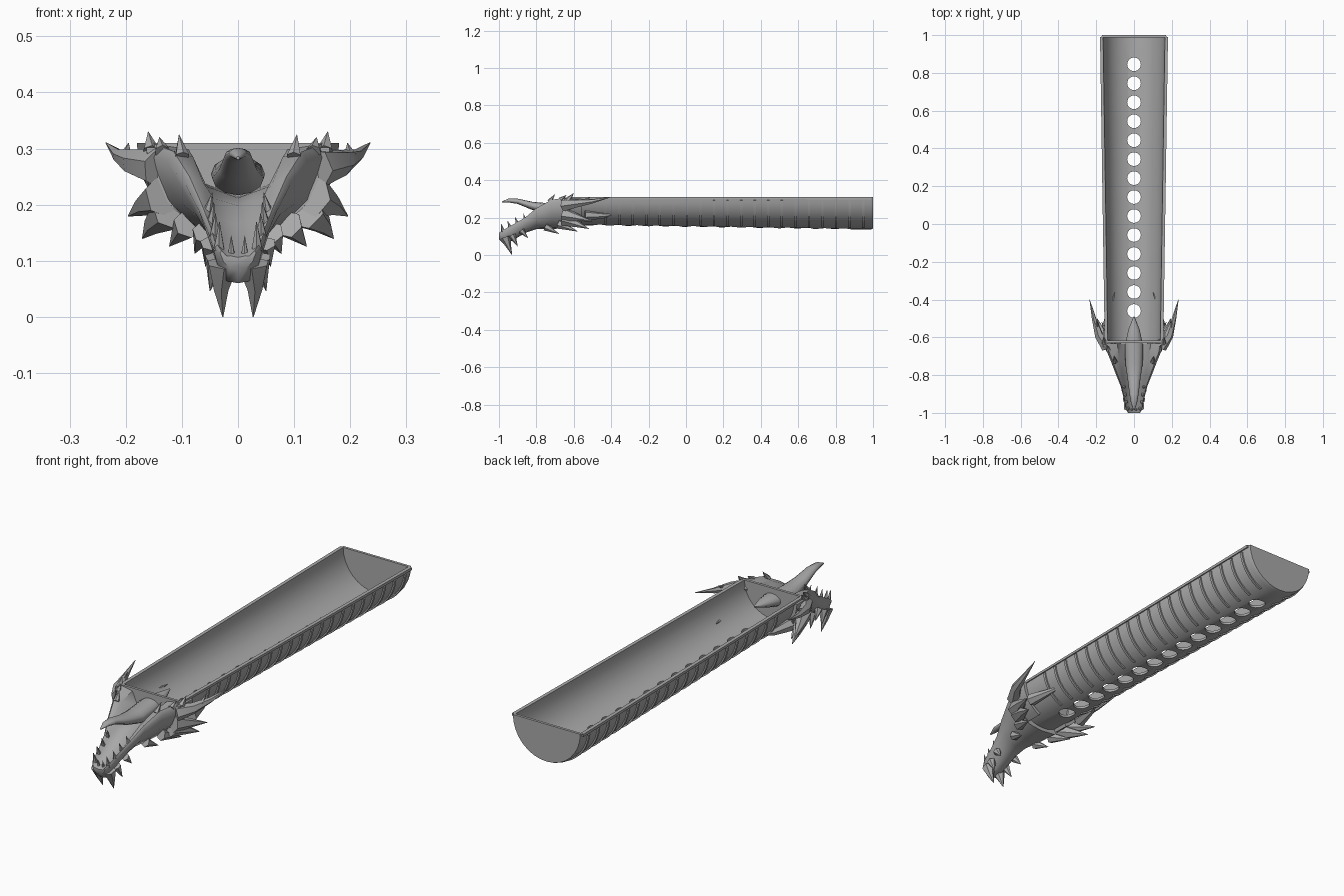
import bpy, bmesh, math
from mathutils import Vector

cube = bpy.data.objects.get("Cube")
if cube:
    bpy.data.objects.remove(cube)

grey = bpy.data.materials.new("stone grey")
grey.use_nodes = True
COLOUR = (0.4, 0.4, 0.4, 1)
grey.diffuse_color = COLOUR
grey.node_tree.nodes["Principled BSDF"].inputs["Base Color"].default_value = COLOUR

TOP, FRONT, BACK = 0.31, -0.63, 1.0


def radius(y):
    return 0.15 + 0.025 * (y - FRONT) / (BACK - FRONT)


def finish(name, bm, angle=35):
    bmesh.ops.recalc_face_normals(bm, faces=bm.faces)
    mesh = bpy.data.meshes.new(name)
    bm.to_mesh(mesh)
    bm.free()
    mesh.materials.append(grey)
    mesh.shade_smooth()
    mesh.set_sharp_from_angle(angle=math.radians(angle))
    obj = bpy.data.objects.new(name, mesh)
    bpy.context.collection.objects.link(obj)
    return obj


def loft(bm, rings):
    """Skin closed rings of points and cap both ends."""
    loops = [[bm.verts.new(p) for p in ring] for ring in rings]
    for a, b in zip(loops, loops[1:]):
        for i in range(len(a)):
            j = (i + 1) % len(a)
            bm.faces.new((a[i], a[j], b[j], b[i]))
    bm.faces.new(loops[0])
    bm.faces.new(loops[-1])


def spike(bm, path, r, sides=6):
    """Tapering spine along a path, with a sharp tip."""
    pts = [Vector(p) for p in path]
    rings = []
    for i, p in enumerate(pts):
        d = (pts[min(i + 1, len(pts) - 1)] - pts[max(i - 1, 0)]).normalized()
        u = d.cross(Vector((0.3, 0.2, 1))).normalized()
        v = d.cross(u)
        s = r * max(1 - i / (len(pts) - 1), 0.03)
        turns = [2 * math.pi * k / sides for k in range(sides)]
        rings.append([p + s * (u * math.cos(t) + v * math.sin(t)) for t in turns])
    loft(bm, rings)


def mirrored_spikes(name, spikes):
    bm = bmesh.new()
    for path, r in spikes:
        for side in (1, -1):
            spike(bm, [(side * x, y, z) for x, y, z in path], r)
    return finish(name, bm)


def band(bm, y0, y1, low, high, start, stop, steps=8):
    """Curved strips hugging both sides of the trough; angles run down from the rim."""
    for side in (1, -1):
        rings = []
        for i in range(steps + 1):
            a = math.radians(start + (stop - start) * i / steps)
            ring = []
            for y, h in ((y0, low), (y0, high), (y1, high), (y1, low)):
                r = radius(y) + h
                ring.append((side * r * math.cos(a), y, TOP - r * math.sin(a)))
            rings.append(ring)
        loft(bm, rings)


def half_ring(y, inset, lift, steps=16):
    r = radius(y) - inset
    arc = [math.pi * i / steps for i in range(steps + 1)]
    pts = [(r * math.cos(a), y, TOP - r * math.sin(a)) for a in arc]
    if lift:
        pts += [(-r, y, TOP + lift), (r, y, TOP + lift)]
    return pts


def carve(obj, cutter):
    """Subtract the cutter, keep the result, drop the cutter."""
    cutter.hide_render = True
    mod = obj.modifiers.new("carve", "BOOLEAN")
    mod.operation, mod.solver, mod.object = "DIFFERENCE", "EXACT", cutter
    graph = bpy.context.evaluated_depsgraph_get()
    obj_mesh = bpy.data.meshes.new_from_object(obj.evaluated_get(graph))
    obj.modifiers.clear()
    obj.data = obj_mesh
    bpy.data.objects.remove(cutter)


# Trough: half cone, hollowed, with a row of drain holes
bm = bmesh.new()
loft(bm, [half_ring(FRONT, 0, 0), half_ring(0.985, 0, 0), half_ring(BACK, 0.006, 0)])
trough = finish("trough", bm)
bm = bmesh.new()
loft(bm, [half_ring(FRONT + 0.012, 0.011, 0.05), half_ring(BACK - 0.012, 0.011, 0.05)])
carve(trough, finish("hollow_cutter", bm))
bm = bmesh.new()
for i in range(14):
    y = -0.46 + 0.1004 * i
    turns = [2 * math.pi * k / 24 for k in range(24)]
    loft(bm, [[(0.036 * math.cos(t), y + 0.036 * math.sin(t), z) for t in turns]
              for z in (0.05, 0.25)])
carve(trough, finish("hole_cutter", bm))
trough.data.set_sharp_from_angle(angle=math.radians(35))

# Outer ribs
bm = bmesh.new()
for i in range(20):
    y = -0.43 + 0.0725 * i
    band(bm, y - 0.006, y + 0.006, -0.003, 0.006, 6, 68)
finish("trough_ribs", bm)

# Rim lip along both sides
bm = bmesh.new()
band(bm, FRONT, 0.99, -0.01, 0.005, 0, 4, 1)
finish("trough_rim", bm)

# Cheek plates wrapping the trough front
bm = bmesh.new()
band(bm, -0.65, -0.56, -0.002, 0.014, 3, 62)
finish("cheek_plates", bm)


# Open lower jaw: y, half width, rim height, underside, mouth half width, mouth floor
def jaw_ring(y, w, rim, low, mouth, floor):
    h = rim - low
    half = [(0.45 * w, low + 0.05 * h), (0.8 * w, low + 0.4 * h), (w, rim - 0.12 * h),
            (0.92 * w, rim), (mouth, rim - 0.01),
            (0.7 * mouth, floor + 0.25 * (rim - floor))]
    ring = [(0, low)] + half + [(0, floor)] + [(-x, z) for x, z in reversed(half)]
    return [(x, y, z) for x, z in ring]


bm = bmesh.new()
loft(bm, [jaw_ring(*s) for s in (
    (-0.632, 0.162, 0.308, 0.145, 0.088, 0.215),
    (-0.72, 0.125, 0.295, 0.138, 0.08, 0.212),
    (-0.80, 0.094, 0.25, 0.138, 0.062, 0.198),
    (-0.86, 0.070, 0.20, 0.118, 0.05, 0.165),
    (-0.93, 0.053, 0.16, 0.075, 0.038, 0.132),
    (-0.975, 0.045, 0.135, 0.06, 0.03, 0.115),
    (-1.0, 0.032, 0.118, 0.085, 0.02, 0.106))])
finish("jaw", bm, 50)

# Arched tongue: y, height, half width, half thickness
bm = bmesh.new()
rings = []
for y, z, w, t in ((-0.49, 0.275, 0.003, 0.003), (-0.56, 0.265, 0.03, 0.02),
                   (-0.64, 0.255, 0.048, 0.032), (-0.74, 0.247, 0.046, 0.03),
                   (-0.82, 0.262, 0.034, 0.022), (-0.90, 0.287, 0.024, 0.014),
                   (-0.95, 0.291, 0.016, 0.01), (-0.985, 0.283, 0.003, 0.003)):
    turns = [2 * math.pi * k / 12 for k in range(12)]
    rings.append([(w * math.cos(a), y, z + t * math.sin(a)) for a in turns])
loft(bm, rings)
finish("tongue", bm, 60)

# Swept horns
mirrored_spikes("horns", [
    ([(0.14, -0.65, 0.265), (0.185, -0.59, 0.275), (0.212, -0.50, 0.287),
      (0.235, -0.40, 0.31)], 0.036)])

# Spines on brow, cheeks and jaw line
mirrored_spikes("brow_spines", [
    ([(0.155, -0.63, 0.295), (0.16, -0.60, 0.33)], 0.016),
    ([(0.135, -0.67, 0.295), (0.14, -0.64, 0.32)], 0.014),
    ([(0.10, -0.73, 0.285), (0.105, -0.70, 0.325)], 0.014),
    ([(0.20, -0.55, 0.285), (0.195, -0.51, 0.31)], 0.012)])
mirrored_spikes("cheek_spines", [
    ([(0.13, -0.65, 0.215), (0.165, -0.58, 0.20), (0.195, -0.50, 0.18)], 0.04),
    ([(0.12, -0.65, 0.19), (0.15, -0.58, 0.165), (0.17, -0.52, 0.14)], 0.036),
    ([(0.09, -0.68, 0.165), (0.122, -0.58, 0.126)], 0.026),
    ([(0.06, -0.75, 0.15), (0.077, -0.68, 0.113)], 0.022),
    ([(0.14, -0.54, 0.21), (0.125, -0.44, 0.21), (0.10, -0.36, 0.22)], 0.028)])

# Chin fangs and side barbs
mirrored_spikes("chin_spines", [
    ([(0.027, -0.965, 0.095), (0.03, -0.95, 0.05), (0.027, -0.93, 0.0)], 0.03),
    ([(0.04, -0.93, 0.105), (0.05, -0.90, 0.046)], 0.02),
    ([(0.05, -0.88, 0.13), (0.058, -0.845, 0.09)], 0.018)])

# Teeth
mirrored_spikes("teeth", [
    ([(0.054, -0.86, 0.185), (0.046, -0.87, 0.222)], 0.010),
    ([(0.048, -0.90, 0.165), (0.043, -0.915, 0.205)], 0.010),
    ([(0.042, -0.94, 0.145), (0.04, -0.955, 0.185)], 0.010),
    ([(0.034, -0.975, 0.12), (0.033, -0.99, 0.17)], 0.011),
    ([(0.012, -0.98, 0.105), (0.012, -0.988, 0.145)], 0.008)])
